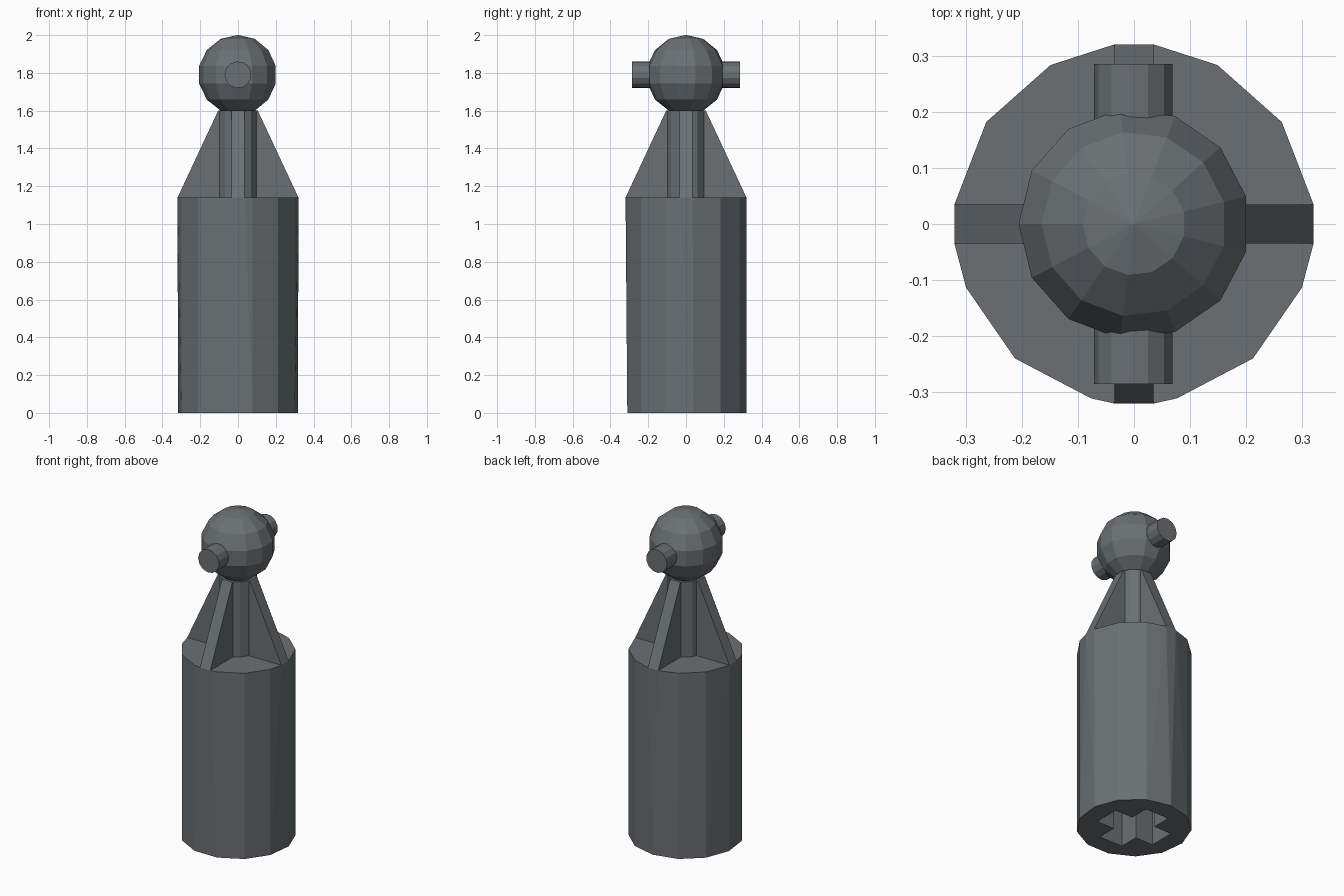
import bpy, bmesh, math
from mathutils import Matrix, Vector

if "Cube" in bpy.data.objects:
    bpy.data.objects.remove(bpy.data.objects["Cube"])

SIDES = 13
BODY_R, BODY_TOP = 0.32, 1.14
NECK_R, NECK_TOP = 0.105, 1.6
BALL_R, BALL_Z = 0.211, 1.79
RIB_HALF = 0.035

grey = bpy.data.materials.new("dark grey plastic")
grey.use_nodes = True
colour = (0.145, 0.162, 0.172, 1)
grey.diffuse_color = colour
grey.node_tree.nodes["Principled BSDF"].inputs["Base Color"].default_value = colour


def add_object(name, bm, matrix=Matrix()):
    bmesh.ops.recalc_face_normals(bm, faces=bm.faces)
    mesh = bpy.data.meshes.new(name)
    bm.to_mesh(mesh)
    bm.free()
    mesh.transform(matrix)
    mesh.materials.append(grey)
    obj = bpy.data.objects.new(name, mesh)
    bpy.context.collection.objects.link(obj)
    return obj


def ring(radius, z, start):
    return [Vector((radius * math.cos(start + math.tau * i / SIDES),
                    radius * math.sin(start + math.tau * i / SIDES), z))
            for i in range(SIDES)]


def lathe(name, profile, start, matrix=Matrix()):
    """Faceted solid from (radius, height) rings, closed at both ends."""
    bm = bmesh.new()
    rings = [[bm.verts.new(p) for p in ring(r, z, start)] for r, z in profile]
    for low, high in zip(rings, rings[1:]):
        for i in range(SIDES):
            j = (i + 1) % SIDES
            bm.faces.new((low[i], low[j], high[j], high[i]))
    bm.faces.new(rings[0])
    bm.faces.new(rings[-1])
    bmesh.ops.remove_doubles(bm, verts=bm.verts, dist=1e-5)
    return add_object(name, bm, matrix)


def prism(name, points, vector, matrix=Matrix()):
    """Outline extruded along a vector."""
    bm = bmesh.new()
    face = bm.faces.new([bm.verts.new(p) for p in points])
    grown = bmesh.ops.extrude_face_region(bm, geom=[face], use_keep_orig=True)
    bmesh.ops.translate(bm, vec=vector,
                        verts=[v for v in grown["geom"] if isinstance(v, bmesh.types.BMVert)])
    return add_object(name, bm, matrix)


# Shaft: round at the base, flared at the top to meet the rib feet
feet = [Vector((x, y, BODY_TOP)) for s in (-1, 1) for t in (-RIB_HALF, RIB_HALF)
        for x, y in ((s * BODY_R, t), (t, s * BODY_R))]
bm = bmesh.new()
for p in ring(BODY_R, 0, math.pi / 2) + ring(BODY_R, BODY_TOP, math.pi / 2) + feet:
    bm.verts.new(p)
hull = bmesh.ops.convex_hull(bm, input=bm.verts)
bmesh.ops.delete(bm, geom=list(set(hull["geom_interior"] + hull["geom_unused"])), context="VERTS")
bmesh.ops.dissolve_limit(bm, angle_limit=0.001, verts=bm.verts, edges=bm.edges)
shaft = add_object("shaft", bm)

# Cross-shaped axle socket cut up into the shaft
arm, half = 0.2, 0.08
quarter = [(arm, -half), (arm, half), (half, half)]
cross = [Matrix.Rotation(math.pi / 2 * k, 3, "Z") @ Vector((x, y, -0.1))
         for k in range(4) for x, y in quarter]
cutter = prism("socket_cutter", cross, (0, 0, 1.15))
cutter.hide_render = True
cut = shaft.modifiers.new("socket", "BOOLEAN")
cut.operation, cut.solver, cut.object = "DIFFERENCE", "EXACT", cutter
bpy.context.view_layer.objects.active = shaft
bpy.ops.object.modifier_apply(modifier=cut.name)
bpy.data.objects.remove(cutter)

# Neck and its four tapered ribs
lathe("neck", [(NECK_R, BODY_TOP - 0.02), (NECK_R, NECK_TOP)], math.pi / 2)
rib_outline = [(0, -RIB_HALF, BODY_TOP), (BODY_R, -RIB_HALF, BODY_TOP),
               (NECK_R, -RIB_HALF, NECK_TOP), (0, -RIB_HALF, NECK_TOP)]
for k, side in enumerate(("left", "back", "right", "front")):
    prism(side + "_rib", rib_outline, (0, 2 * RIB_HALF, 0),
          Matrix.Rotation(math.pi / 2 * k, 4, "Z"))

# Ball with a pin front and back
bands = 7
lathe("ball", [(BALL_R * math.sin(math.pi * i / bands),
                BALL_Z - BALL_R * math.cos(math.pi * i / bands))
               for i in range(1, bands)], math.pi)
# Pole caps of the ball
for name, s in (("ball_top", 1), ("ball_bottom", -1)):
    a = math.pi / bands
    lathe(name, [(BALL_R * math.sin(a), BALL_Z + s * BALL_R * math.cos(a)),
                 (0.0000001, BALL_Z + s * BALL_R)], math.pi)
for name, s in (("front_pin", 1), ("back_pin", -1)):
    lathe(name, [(0.071, 0.15), (0.071, 0.285)], math.pi,
          Matrix.Translation((0, 0, BALL_Z)) @ Matrix.Rotation(s * math.pi / 2, 4, "X"))
